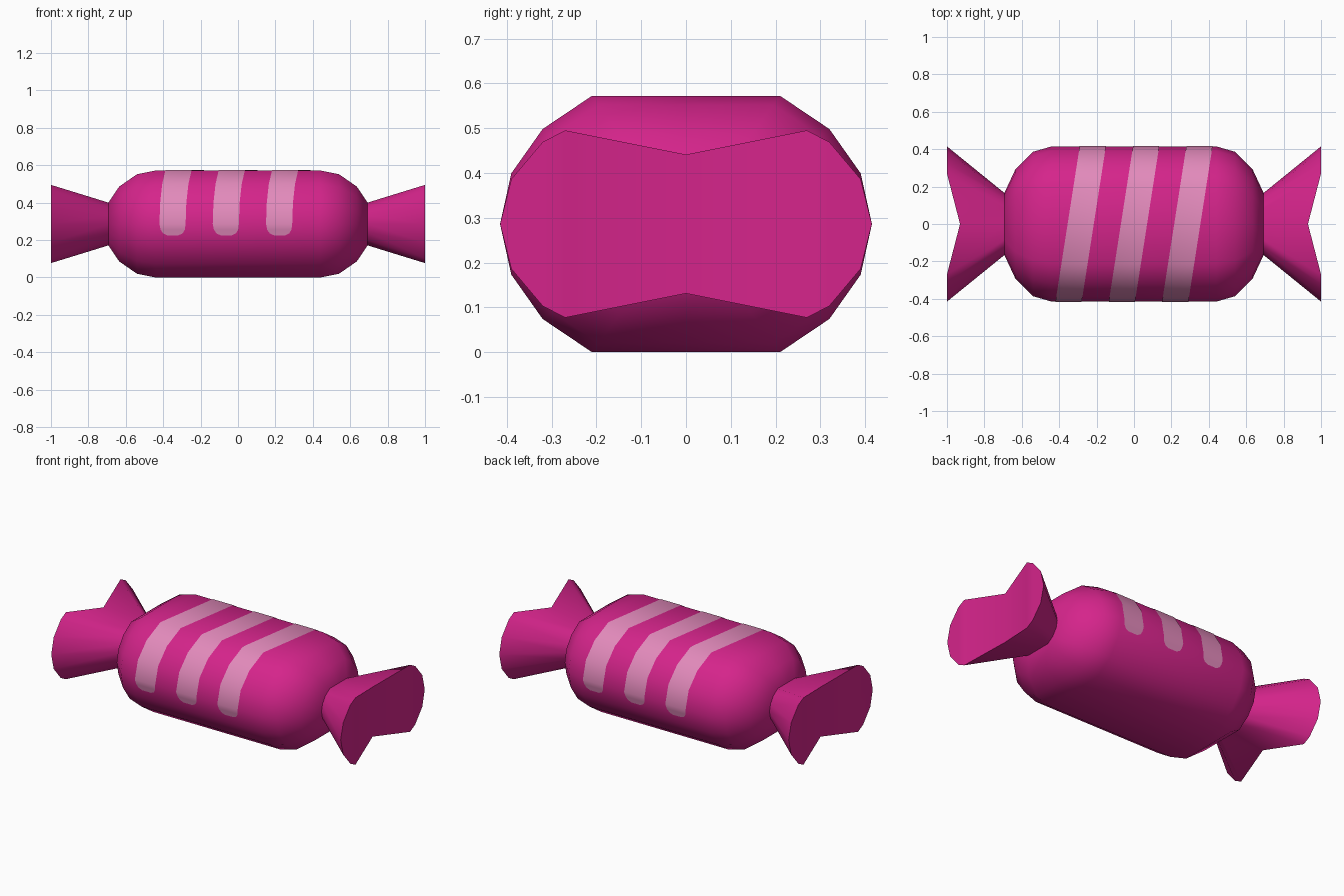
import bpy, bmesh, math

if "Cube" in bpy.data.objects:
    bpy.data.objects.remove(bpy.data.objects["Cube"])

MID = 0.286          # height of the sweet's axis
SLANT = 0.157        # how far the stripes lean in x per unit of y


def material(name, rgb):
    m = bpy.data.materials.new(name)
    m.diffuse_color = (*rgb, 1)
    m.use_nodes = True
    m.node_tree.nodes["Principled BSDF"].inputs["Base Color"].default_value = m.diffuse_color
    return m


PINK = material("deep pink", (0.665, 0.0176, 0.258))
PALE = material("pale pink", (0.765, 0.255, 0.500))


def full_ring(quarter):
    """Mirror a quarter outline (side to top centre) into a closed 16-point ring."""
    top = quarter + [(-y, z) for y, z in quarter[-2::-1]]
    return top + [(y, -z) for y, z in top[-2:0:-1]]


def finish(name, bm, mat, angle, recalc=True):
    if recalc:
        bmesh.ops.recalc_face_normals(bm, faces=bm.faces)
    mesh = bpy.data.meshes.new(name)
    bm.to_mesh(mesh)
    bm.free()
    mesh.materials.append(mat)
    ob = bpy.data.objects.new(name, mesh)
    bpy.context.collection.objects.link(ob)
    bpy.ops.object.select_all(action='DESELECT')
    ob.select_set(True)
    bpy.context.view_layer.objects.active = ob
    bpy.ops.object.shade_smooth_by_angle(angle=math.radians(angle))
    return ob


def bridge(bm, a, b):
    for i in range(len(a)):
        j = (i + 1) % len(a)
        bm.faces.new((a[i], a[j], b[j], b[i]))


SECTION = full_ring([(0.415, 0), (0.39, 0.113), (0.32, 0.212), (0.21, 0.286), (0, 0.286)])

# Body: the cross-section scaled along x with rounded shoulders
half = [(0.44, 1.0), (0.54, 0.93), (0.635, 0.70), (0.693, 0.40)]
profile = [(-x, s) for x, s in reversed(half)] + half
bm = bmesh.new()
rings = [[bm.verts.new((x, y * s, MID + z * s)) for y, z in SECTION] for x, s in profile]
for a, b in zip(rings, rings[1:]):
    bridge(bm, a, b)
bm.faces.new(rings[0])
bm.faces.new(rings[-1])
finish("wrapper_body", bm, PINK, 50)

# Twisted ends: flared wrapper with a notch folded into the middle
FLARE = full_ring([(0.415, 0), (0.39, 0.10), (0.32, 0.183), (0.27, 0.209), (0, 0.155)])
for side, label in ((-1, "left"), (1, "right")):
    bm = bmesh.new()
    inner = [bm.verts.new((side * 0.693, y * 0.4, MID + z * 0.4)) for y, z in SECTION]
    outer = [bm.verts.new((side * (0.93 if y == 0 else 1.0), y, MID + z)) for y, z in FLARE]
    bridge(bm, inner, outer)
    bm.faces.new(inner)
    # end cap: two flat wings and the valley between them
    o = outer
    bm.faces.new((o[13], o[14], o[15], o[0], o[1], o[2], o[3]))
    bm.faces.new((o[3], o[4], o[12], o[13]))
    bm.faces.new((o[4], o[5], o[11], o[12]))
    bm.faces.new(o[5:12])
    finish("wrapper_end_" + label, bm, PINK, 40)

# Stripes: thin slanted plates over the top with rounded lower ends (y, z, half width)
ends = [(-0.06, 0.030), (-0.05, 0.052), (-0.03, 0.065)]
path = [(-(0.415 + 0.221 * z), z, w) for z, w in ends]
path += [(-0.415, 0, 0.07), (-0.39, 0.113, 0.07), (-0.32, 0.212, 0.07), (-0.21, 0.286, 0.07)]
path += [(-y, z, w) for y, z, w in reversed(path)]
for n, cx in enumerate((-0.285, 0, 0.285)):
    bm = bmesh.new()
    rows = []
    for y, z, w in path:
        c = cx + SLANT * y
        rows.append([bm.verts.new((c + k * w, y * 1.008, MID + z * 1.008)) for k in (-1, 1)])
    for a, b in zip(rows, rows[1:]):
        bm.faces.new((a[0], a[1], b[1], b[0]))
    finish("stripe_%d" % (n + 1), bm, PALE, 50, recalc=False)
